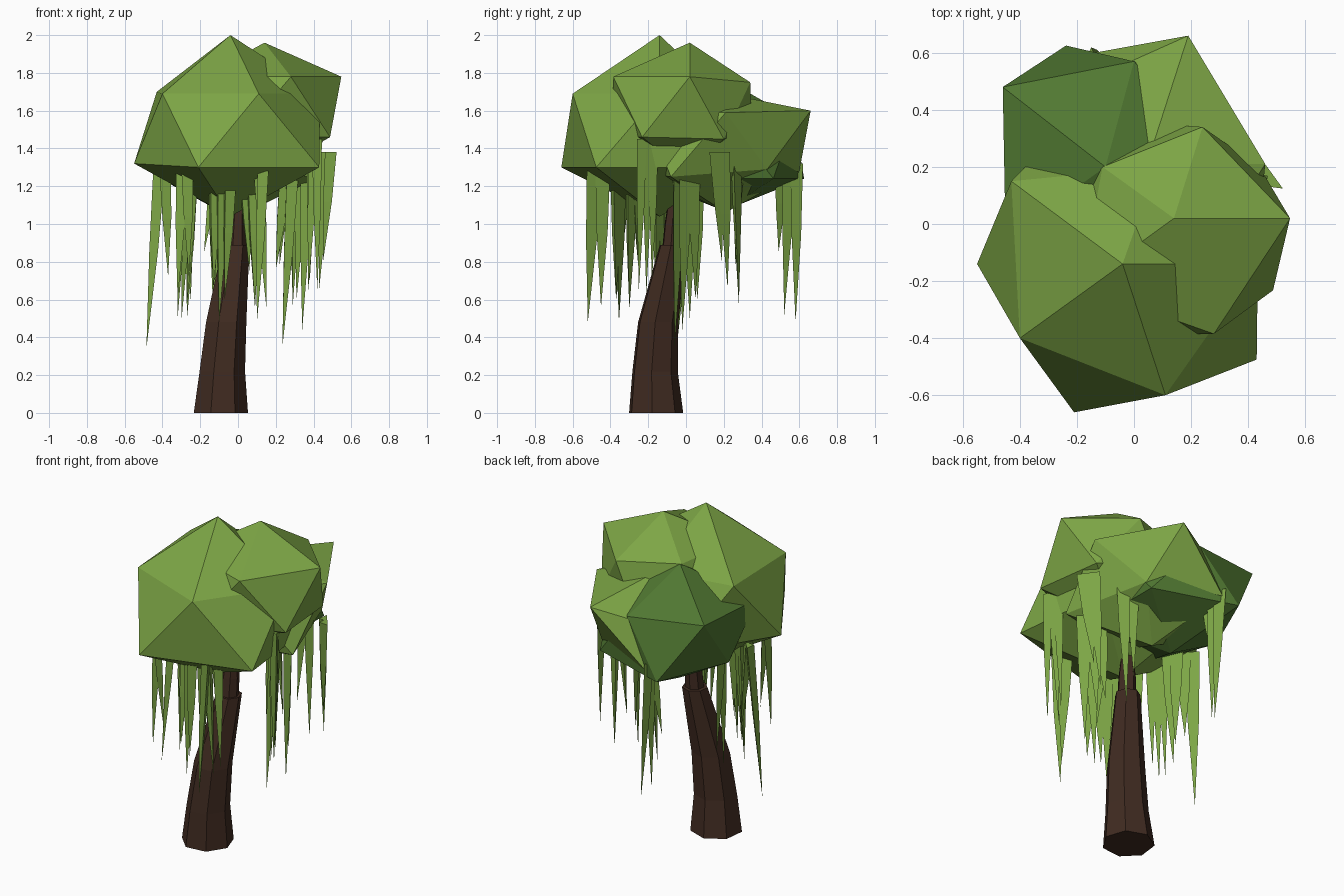
import bpy, bmesh, math
from mathutils import Vector

cube = bpy.data.objects.get("Cube")
if cube:
    bpy.data.objects.remove(cube, do_unlink=True)


def material(name, rgb):
    mat = bpy.data.materials.new(name)
    mat.use_nodes = True
    mat.diffuse_color = (*rgb, 1)
    mat.node_tree.nodes["Principled BSDF"].inputs["Base Color"].default_value = (*rgb, 1)
    return mat


leaf_green = material("leaf green", (0.205, 0.38, 0.06))
deep_green = material("deep green", (0.082, 0.19, 0.032))
bark_brown = material("bark brown", (0.051, 0.024, 0.015))


def finish(bm, name, mat):
    bmesh.ops.recalc_face_normals(bm, faces=bm.faces)
    mesh = bpy.data.meshes.new(name)
    bm.to_mesh(mesh)
    bm.free()
    mesh.materials.append(mat)
    obj = bpy.data.objects.new(name, mesh)
    bpy.context.scene.collection.objects.link(obj)
    return obj


def foliage(name, x, y, heights, upper, lower, mat, corners):
    """Faceted clump: heights run top, upper ring, lower ring, bottom.
    Each given corner pulls the nearest vertex onto itself."""
    bm = bmesh.new()
    bmesh.ops.create_icosphere(bm, subdivisions=1, radius=1)
    top, high, low, bottom = heights
    for v in bm.verts:
        scale = upper if v.co.z > 0 else lower
        if abs(v.co.z) > 0.9:
            z = top if v.co.z > 0 else bottom
        else:
            z = high if v.co.z > 0 else low
        v.co = (x + v.co.x * scale, y + v.co.y * scale, z)
    for corner in corners:
        target = Vector(corner)
        min(bm.verts, key=lambda v: (v.co - target).length).co = target
    return finish(bm, name, mat)


def vine(name, x, y, top, angle, tips, width=0.1):
    """Ragged hanging strip made of slim spikes; tips are (x, y, z)."""
    bm = bmesh.new()
    along = Vector((math.cos(angle), math.sin(angle), 0))
    depth = Vector((-along.y, along.x, 0)) * 0.045
    count = len(tips)
    tips = sorted(tips, key=lambda t: Vector(t).dot(along))
    for i, tip in enumerate(tips):
        mid = Vector((x, y, top)) + along * width * ((i + 0.5) / count - 0.5)
        half = along * width * 0.85 / count
        # upper strip narrows gently to a shoulder, then to the point
        rings = []
        for t, s in ((0, 1), (0.45, 0.75)):
            c = mid.lerp(Vector(tip), t)
            rings.append([bm.verts.new(c + (o - depth / 3) * s) for o in (-half, half, depth)])
        point = bm.verts.new(tip)
        bm.faces.new(rings[0])
        for k in range(3):
            n = (k + 1) % 3
            bm.faces.new((rings[0][k], rings[0][n], rings[1][n], rings[1][k]))
            bm.faces.new((rings[1][k], rings[1][n], point))
    return finish(bm, name, leaf_green)


def tube(name, rings, sides, turn):
    """Faceted trunk section through (x, y, z, radius) rings."""
    bm = bmesh.new()
    loops = []
    for x, y, z, r in rings:
        loops.append([bm.verts.new((x + r * math.cos(turn + math.tau * k / sides),
                                    y + r * math.sin(turn + math.tau * k / sides), z))
                      for k in range(sides)])
    for a, b in zip(loops, loops[1:]):
        for k in range(sides):
            n = (k + 1) % sides
            bm.faces.new((a[k], a[n], b[n], b[k]))
    bm.faces.new(loops[0])
    bm.faces.new(loops[-1])
    return finish(bm, name, bark_brown)


# Curved trunk and its thinner upper branch
tube("trunk", [(-0.094, -0.162, 0, 0.148), (-0.086, -0.167, 0.22, 0.124),
               (-0.065, -0.15, 0.48, 0.11), (-0.012, -0.07, 0.89, 0.073)], 7, -0.12)
tube("upper_branch", [(-0.01, -0.075, 0.85, 0.056), (-0.004, -0.066, 1.0, 0.05),
                      (0, -0.06, 1.12, 0.036)], 7, -0.12)

# Crown clumps
foliage("front_foliage", -0.04, -0.14, (2.0, 1.69, 1.31, 1.04), 0.53, 0.605, leaf_green,
        [(-0.4, -0.4, 1.69), (0.11, -0.6, 1.69), (-0.43, 0.15, 1.7),
         (-0.55, -0.14, 1.32), (0.43, -0.475, 1.3), (-0.21, -0.66, 1.3),
         (0.08, 0.2, 1.68), (0.36, 0.15, 1.3)])
foliage("left_foliage", 0.14, 0.02, (1.96, 1.78, 1.46, 1.26), 0.455, 0.48, leaf_green,
        [(0.24, 0.34, 1.75), (-0.11, 0.2, 1.77), (0.28, -0.385, 1.78),
         (0.44, 0.2, 1.45), (0.12, 0.35, 1.5)])
foliage("back_left_foliage", 0.045, 0.21, (1.69, 1.59, 1.27, 1.06), 0.5, 0.49, leaf_green,
        [(0.19, 0.66, 1.6), (0.46, 0.21, 1.59), (0.27, 0.43, 1.29), (-0.14, 0.6, 1.28),
         (-0.19, 0.49, 1.5), (0.43, -0.08, 1.25)])
foliage("back_right_foliage", -0.1, 0.2, (1.77, 1.58, 1.24, 1.07), 0.49, 0.5, deep_green,
        [(-0.46, 0.48, 1.59), (0, 0.57, 1.56), (-0.43, 0.2, 1.25), (-0.45, -0.05, 1.55)])

# Hanging vines around the crown
vine("vine_right", -0.41, -0.02, 1.28, 2.3,
     [(-0.485, -0.05, 0.34), (-0.37, 0.0, 0.72)])
vine("vine_middle_right", -0.27, -0.13, 1.28, 2.5,
     [(-0.32, -0.11, 0.5), (-0.3, -0.14, 0.48), (-0.27, -0.16, 0.57)])
vine("vine_front_right", -0.29, -0.36, 1.29, 2.2,
     [(-0.32, -0.37, 0.6), (-0.26, -0.35, 0.72)])
vine("vine_front", -0.09, -0.35, 1.24, 2.6,
     [(-0.13, -0.37, 0.66), (-0.1, -0.355, 0.48), (-0.07, -0.37, 0.6)], 0.14)
vine("vine_front_left", 0.12, -0.47, 1.28, 2.0,
     [(0.1, -0.52, 0.48), (0.15, -0.45, 0.56)])
vine("vine_inner_left", 0.26, -0.03, 1.26, 2.4,
     [(0.235, -0.06, 0.35), (0.2, -0.01, 0.76)])
vine("vine_left", 0.34, 0.01, 1.27, 2.2,
     [(0.34, -0.02, 0.44), (0.31, 0.05, 0.6)])
vine("vine_outer_left", 0.405, -0.21, 1.45, 2.0,
     [(0.42, -0.25, 0.65), (0.37, -0.21, 0.63), (0.38, -0.18, 0.7)])
vine("vine_back_left", 0.47, 0.17, 1.38, 2.2,
     [(0.43, 0.22, 0.66), (0.45, 0.19, 0.8)])
vine("vine_back_inner", 0.28, 0.27, 1.5, 2.6,
     [(0.29, 0.28, 0.57), (0.22, 0.26, 0.78)])
vine("vine_back", -0.13, 0.54, 1.32, 2.0,
     [(-0.1, 0.58, 0.48), (-0.13, 0.52, 0.52), (-0.18, 0.49, 0.85)], 0.13)
vine("vine_inner_right", -0.26, 0.03, 1.25, 2.1,
     [(-0.27, 0.02, 0.5), (-0.25, 0.06, 0.6)])
vine("vine_inner_front", 0.05, -0.28, 1.26, 2.5,
     [(0.09, -0.3, 0.55), (0.06, -0.25, 0.75)])
